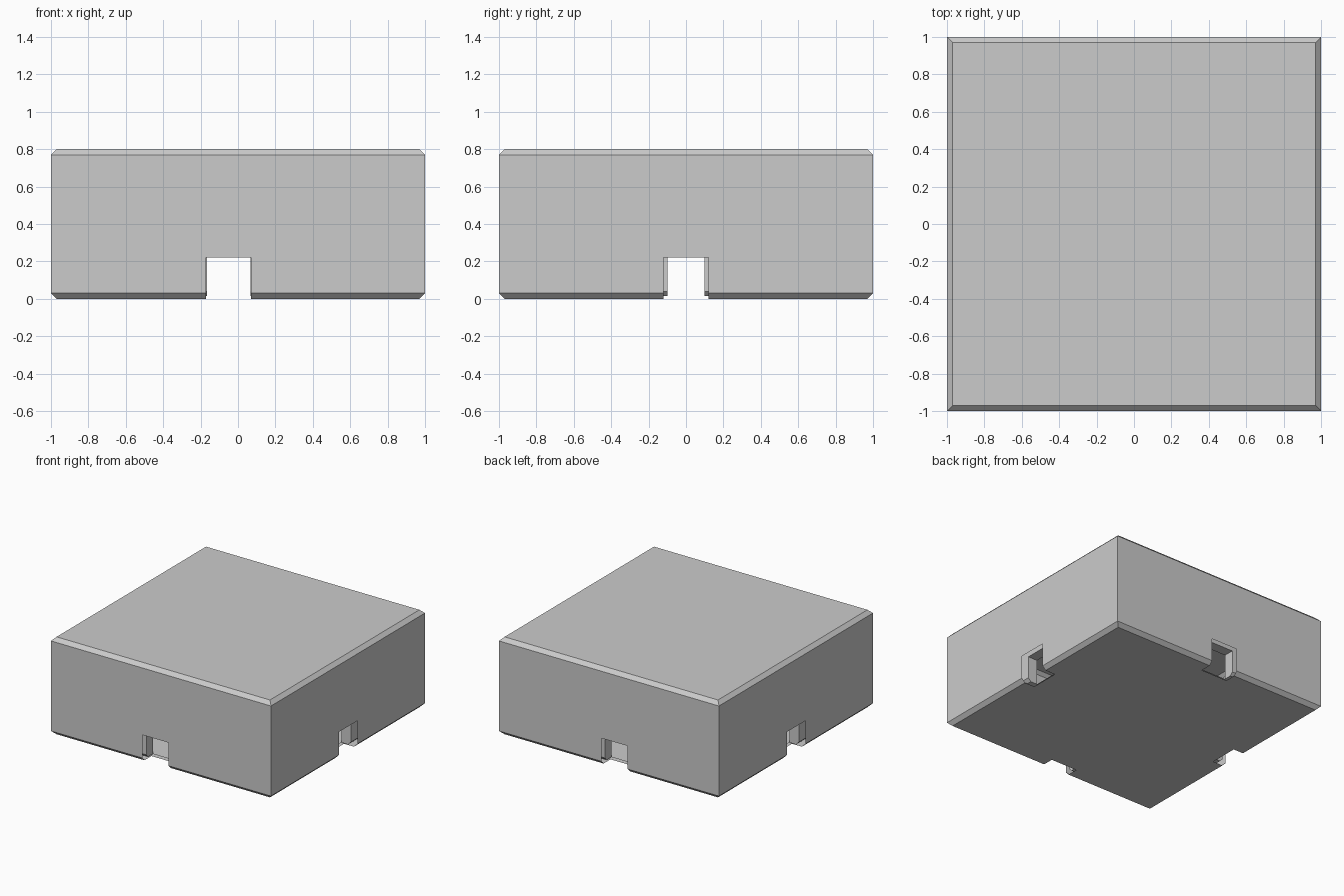
import bpy, bmesh
from mathutils import Vector

if "Cube" in bpy.data.objects:
    bpy.data.objects.remove(bpy.data.objects["Cube"])


def chamfered_box(bm, half, z0, z1, c):
    """Closed square box with flat chamfers along its top and bottom rims."""
    rings = []
    for h, z in ((half - c, z0), (half, z0 + c), (half, z1 - c), (half - c, z1)):
        rings.append([bm.verts.new((sx * h, sy * h, z))
                      for sx, sy in ((-1, -1), (1, -1), (1, 1), (-1, 1))])
    bm.faces.new(rings[0][::-1])
    bm.faces.new(rings[-1])
    for a, b in zip(rings, rings[1:]):
        for i in range(4):
            j = (i + 1) % 4
            bm.faces.new((a[i], a[j], b[j], b[i]))


def cut(bm, axis, value):
    no = Vector((0, 0, 0))
    no[axis] = 1
    bmesh.ops.bisect_plane(bm, geom=bm.verts[:] + bm.edges[:] + bm.faces[:],
                           plane_co=no * value, plane_no=no, dist=1e-5)


def shell(name, half, z0, z1, c, x_slot, y_slot, top, depth, reveal):
    bm = bmesh.new()
    chamfered_box(bm, half, z0, z1, c)
    # (axis the slot runs along, its limits across)
    slots = [(1, 0, x_slot), (0, 1, y_slot)]
    for along, across, lim in slots:
        for v in lim:
            cut(bm, across, v)
        for s in (-1, 1):
            cut(bm, along, s * depth)
    cut(bm, 2, top)

    # open the slot in each of the four walls
    doomed = []
    for f in bm.faces:
        p = f.calc_center_median()
        for along, across, lim in slots:
            if lim[0] < p[across] < lim[1] and abs(p[along]) > depth and p.z < top:
                doomed.append(f)
                break
    bmesh.ops.delete(bm, geom=doomed, context='FACES')
    bmesh.ops.dissolve_limit(bm, angle_limit=0.01, verts=bm.verts[:], edges=bm.edges[:])

    # slot side walls and ceiling
    if reveal:
        def face(along, across, pts):
            vs = []
            for a, b, z in pts:
                co = Vector((0, 0, z))
                co[along], co[across] = a, b
                vs.append(bm.verts.new(co))
            bm.faces.new(vs)
        for along, across, (lo, hi) in slots:
            for s in (-1, 1):
                o, i = s * half, s * depth
                for b in (lo, hi):
                    face(along, across, [(i, b, z0), (s * (half - c), b, z0),
                                         (o, b, z0 + c), (o, b, top), (i, b, top)])
                face(along, across, [(o, lo, top), (o, hi, top), (i, hi, top), (i, lo, top)])
        bmesh.ops.remove_doubles(bm, verts=bm.verts[:], dist=1e-5)

    me = bpy.data.meshes.new(name)
    bm.to_mesh(me)
    bm.free()
    ob = bpy.data.objects.new(name, me)
    bpy.context.collection.objects.link(ob)
    return ob


# outer casing and the slightly smaller lining behind its openings
shell("outer_casing", 1.0, 0.0, 0.8, 0.03, (-0.17, 0.07), (-0.12, 0.12), 0.22, 0.88, False)
shell("inner_lining", 0.955, 0.015, 0.77, 0.025, (-0.165, 0.068), (-0.10, 0.10), 0.222, 0.87, True)
